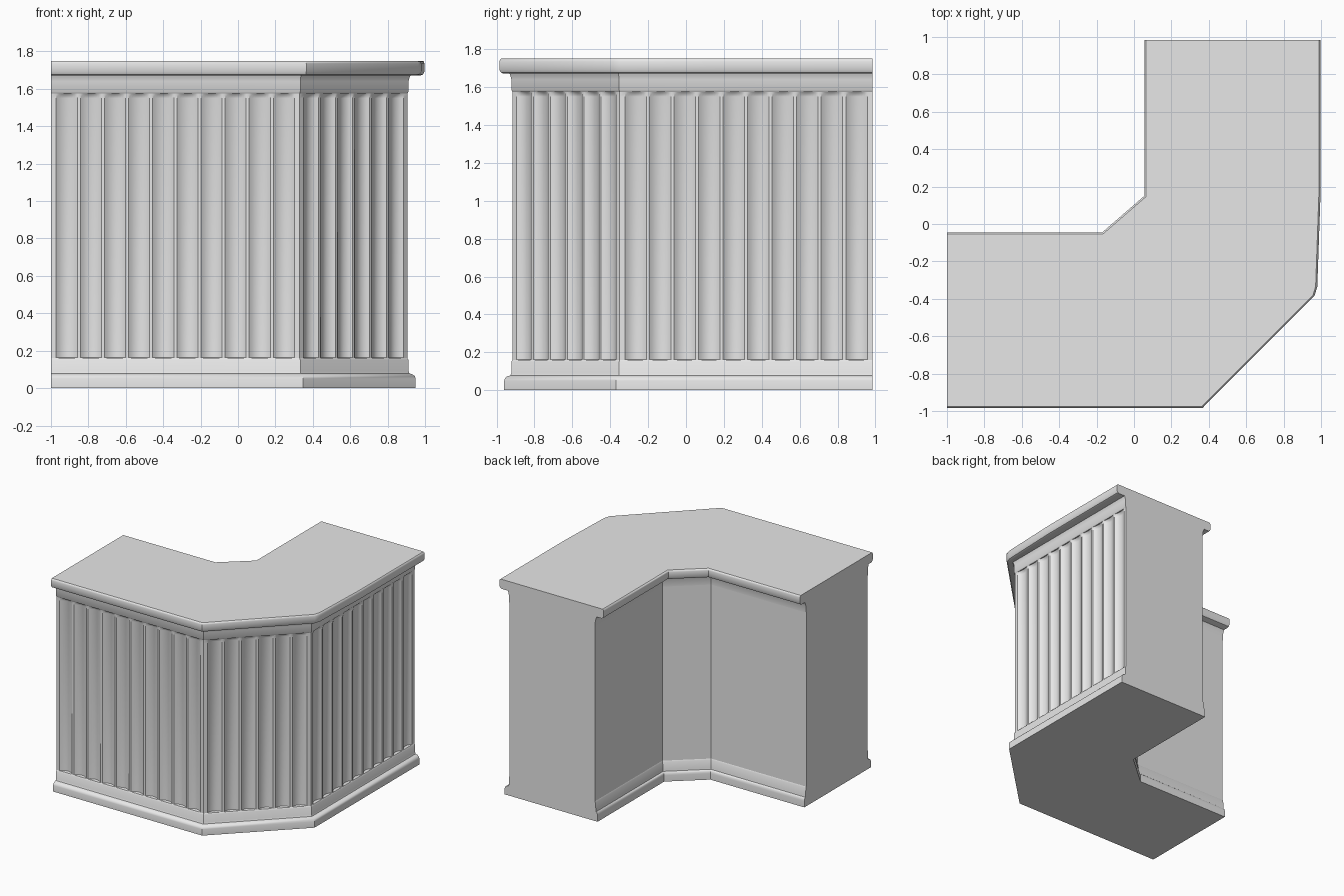
import bpy
import bmesh
import math
from mathutils import Vector

cube = bpy.data.objects.get("Cube")
if cube:
    bpy.data.objects.remove(cube, do_unlink=True)

grey = bpy.data.materials.new("light_grey")
grey.use_nodes = True
COLOUR = (0.8, 0.8, 0.8, 1.0)
grey.diffuse_color = COLOUR
grey.node_tree.nodes["Principled BSDF"].inputs["Base Color"].default_value = COLOUR

# Plan paths: the outer one is the fluted front, the inner one the worktop's back edge
OUTER = [(-1, -0.915), (0.33, -0.915), (0.905, -0.35), (0.905, 0.985)]
TOP_OUTER = [(-1, -0.985), (0.365, -0.985), (0.965, -0.385), (0.98, -0.335),
             (0.997, 0.15), (0.997, 0.985)]
INNER = [(0.055, 0.985), (0.055, 0.15), (-0.17, -0.045), (-1, -0.045)]


def offset(path, d):
    """Mitred offset of an open path towards its right-hand side."""
    pts = [Vector(p) for p in path]
    normals = []
    for a, b in zip(pts, pts[1:]):
        t = (b - a).normalized()
        normals.append(Vector((t.y, -t.x)))
    result = []
    for i, p in enumerate(pts):
        before = normals[max(i - 1, 0)]
        after = normals[min(i, len(normals) - 1)]
        m = (before + after).normalized()
        result.append(p + m * d / m.dot(after))
    return result


def fluted(path, depth, pitch=0.129, margin=0.02, fillet=0.016, steps=8):
    """Outer path with shallow rounded flutes cut into each straight run."""
    result = []
    pts = [Vector(p) for p in path]
    for a, b in zip(pts, pts[1:]):
        t = (b - a).normalized()
        n = Vector((t.y, -t.x))
        run = (b - a).length - 2 * margin
        count = round(run / pitch)
        cell = run / count
        result.append(a)
        for i in range(count):
            start = margin + i * cell + fillet / 2
            for k in range(steps + 1):
                u = k / steps
                along = start + u * (cell - fillet)
                result.append(a + t * along - n * depth * math.sin(math.pi * u) ** 0.8)
    result.append(pts[-1])
    return result


def loft(name, levels):
    """Closed solid through a stack of (outline, height) rings."""
    bm = bmesh.new()
    rings = [[bm.verts.new((p.x, p.y, z)) for p in outline] for outline, z in levels]
    for low, high in zip(rings, rings[1:]):
        for i in range(len(low)):
            j = (i + 1) % len(low)
            bm.faces.new((low[i], low[j], high[j], high[i]))
    bm.faces.new(rings[0][::-1])
    bm.faces.new(rings[-1])
    mesh = bpy.data.meshes.new(name)
    bm.to_mesh(mesh)
    bm.free()
    mesh.materials.append(grey)
    obj = bpy.data.objects.new(name, mesh)
    bpy.context.collection.objects.link(obj)
    bpy.ops.object.select_all(action="DESELECT")
    obj.select_set(True)
    bpy.context.view_layer.objects.active = obj
    bpy.ops.object.shade_smooth_by_angle(angle=math.radians(35))
    return obj


def moulding(name, outer, profile):
    """Profile rows are (outer offset, inner offset, height)."""
    return loft(name, [(offset(outer, o) + offset(INNER, i), z) for o, i, z in profile])


# Plinth with a rounded foot and a stepped upper band
moulding("plinth", OUTER, [
    (0.045, -0.055, 0), (0.045, -0.055, 0.05), (0.041, -0.057, 0.063),
    (0.03, -0.062, 0.073), (0.012, -0.068, 0.078), (0.007, -0.07, 0.09),
    (0.007, -0.075, 0.15), (0, -0.08, 0.16)])

# Fluted body whose flutes run out at both ends
WALL = offset(INNER, -0.08)
loft("fluted_body", [(fluted(OUTER, d) + WALL, z) for d, z in [
    (0, 0.155), (0.025, 0.163), (0.025, 1.55), (0.018, 1.568), (0, 1.582)]])

# Cornice band under the worktop
moulding("cornice", OUTER, [
    (0, -0.08, 1.575), (0.007, -0.08, 1.585), (0.007, -0.075, 1.64),
    (0.012, -0.068, 1.66), (0.02, -0.06, 1.68)])

# Worktop with softened edges
moulding("worktop", TOP_OUTER, [
    (-0.02, -0.02, 1.672), (-0.008, -0.008, 1.677), (0, 0, 1.692),
    (0, 0, 1.735), (-0.003, -0.003, 1.745), (-0.009, -0.009, 1.75)])
